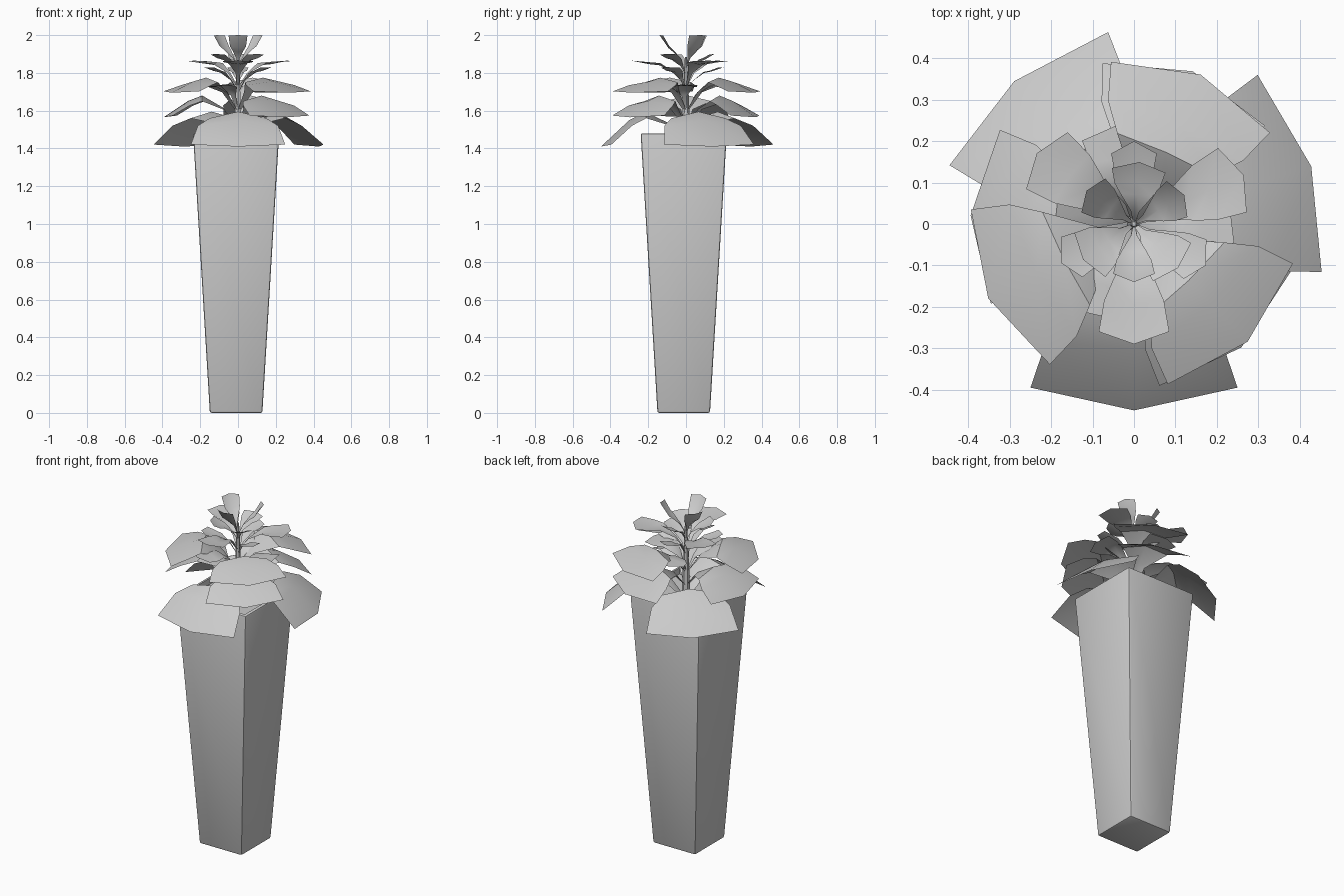
import bpy, bmesh
from math import cos, sin, radians

if "Cube" in bpy.data.objects:
    bpy.data.objects.remove(bpy.data.objects["Cube"])


def add_object(name, bm, angle=30):
    me = bpy.data.meshes.new(name)
    bm.to_mesh(me)
    bm.free()
    ob = bpy.data.objects.new(name, me)
    bpy.context.collection.objects.link(ob)
    bpy.ops.object.select_all(action='DESELECT')
    bpy.context.view_layer.objects.active = ob
    ob.select_set(True)
    bpy.ops.object.shade_smooth_by_angle(angle=radians(angle))
    return ob


# Tapered square planter with a recessed soil bed
bm = bmesh.new()
bmesh.ops.create_cube(bm, size=2)
for v in bm.verts:
    half, z = (0.228, 1.48) if v.co.z > 0 else (0.139, 0)
    v.co = (v.co.x * half - 0.01, v.co.y * half - 0.012, z)
edges = list(bm.edges)
bmesh.ops.bevel(bm, geom=edges, offset=0.01, segments=2, profile=0.5, affect='EDGES')
bm.normal_update()
top = max(bm.faces, key=lambda f: f.calc_center_median().z)
bmesh.ops.inset_region(bm, faces=[top], thickness=0.012)
bmesh.ops.inset_region(bm, faces=[top], thickness=0.002, depth=-0.035)
add_object("planter", bm)

# Central stem
bm = bmesh.new()
bmesh.ops.create_cone(bm, cap_ends=True, segments=6, radius1=0.025, radius2=0.006, depth=0.45)
bmesh.ops.translate(bm, verts=bm.verts, vec=(0, 0, 1.66))
add_object("stem", bm)


def leaf(bm, deg, reach, width, base, bend, tip, fold, point):
    """Leaf folded along its midrib: narrow stalk, shoulder at the bend, blunt pointed end."""
    a = radians(deg)
    rows = []
    # fractions along the leaf: reach, half width, point setback, edge drop
    for k, (t, w, s, d) in enumerate([(0.02, 0.05, 0, 0), (0.2, 0.15, 0, 0.3), (0.48, 0.6, 0.1, 1),
                                      (0.67, 0.85, 0.3, 0.8), (1, 1, 1, -0.3)]):
        z = (base, base + 0.6 * (bend - base), bend, bend + 0.25 * (tip - bend), tip)[k]
        row = []
        for side in (-1, 0, 1):
            u = reach * t - abs(side) * point * s
            v = side * width * w
            row.append(bm.verts.new((u * cos(a) - v * sin(a), u * sin(a) + v * cos(a),
                                     z - abs(side) * fold * d)))
        rows.append(row)
    for p, q in zip(rows, rows[1:]):
        for i in range(2):
            bm.faces.new((p[i], q[i], q[i + 1], p[i + 1]))


# Whorls of three leaves, from the drooping bottom row to the upright crown:
# directions, then reach, half width, base z, bend z, tip z, fold, point
whorls = [
    ("bottom_leaves", (-90, 18, 130), 0.45, 0.25, 1.44, 1.595, 1.41, 0.035, 0.055),
    ("lower_leaves", (-49, 69, 177), 0.395, 0.21, 1.52, 1.68, 1.565, 0.03, 0.06),
    ("middle_leaves", (-46, 66, 207), 0.395, 0.21, 1.6, 1.775, 1.695, 0.025, 0.06),
    ("small_leaves", (97, 240, -10), 0.245, 0.1, 1.6, 1.74, 1.73, 0.015, 0.03),
    ("inner_leaves", (-30, 90, 208), 0.2, 0.055, 1.7, 1.8, 1.83, -0.005, 0.03),
    ("upper_leaves", (-90, 24, 144), 0.29, 0.085, 1.73, 1.84, 1.865, -0.012, 0.03),
    ("crown_outer_leaves", (-45, 85, 215), 0.15, 0.065, 1.79, 1.86, 1.9, -0.01, 0.02),
    ("crown_inner_leaves", (-90, 30, 145), 0.14, 0.05, 1.82, 1.91, 2.0, -0.01, 0.02),
]
for name, directions, *shape in whorls:
    bm = bmesh.new()
    for deg in directions:
        leaf(bm, deg, *shape)
    add_object(name, bm, 40)
